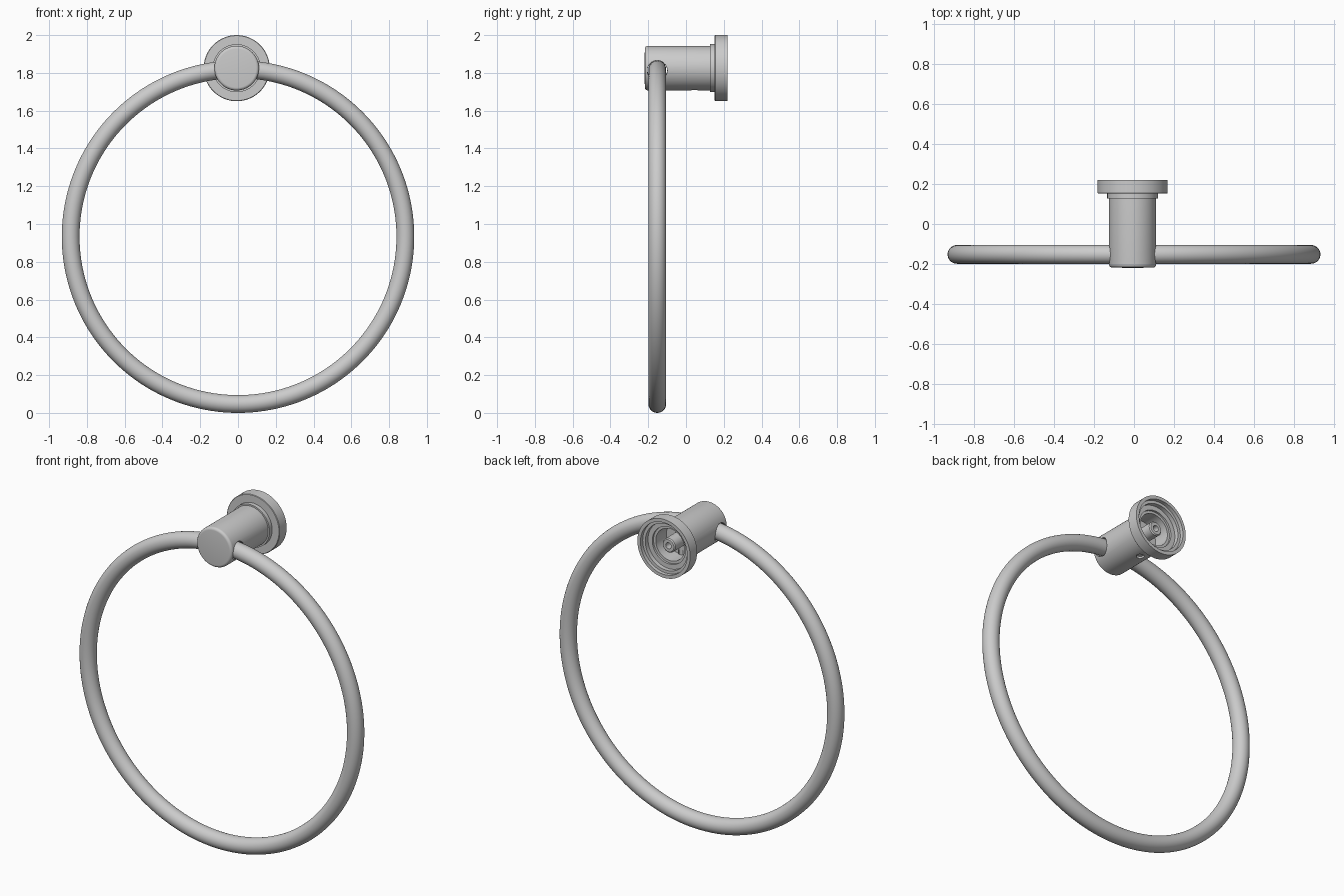
import bpy, bmesh, math
from mathutils import Matrix, Vector

if "Cube" in bpy.data.objects:
    bpy.data.objects.remove(bpy.data.objects["Cube"])

AX, AZ = -0.007, 1.825      # axis of the wall post
RING_Y, RING_R = -0.152, 0.886

metal = bpy.data.materials.new("brushed grey metal")
metal.diffuse_color = (0.6, 0.6, 0.6, 1)
metal.use_nodes = True
metal.node_tree.nodes["Principled BSDF"].inputs["Base Color"].default_value = metal.diffuse_color


def finish(ob):
    ob.data.materials.append(metal)
    bpy.ops.object.select_all(action='DESELECT')
    ob.select_set(True)
    bpy.context.view_layer.objects.active = ob
    bpy.ops.object.shade_smooth_by_angle(angle=math.radians(35))


def lathe(name, profile, closed=False, n=96):
    """Spin (radius, y) points about the post axis; radius 0 ends become poles."""
    bm = bmesh.new()
    rings = []
    for r, y in profile:
        if r == 0:
            rings.append([bm.verts.new((AX, y, AZ))] * n)
        else:
            rings.append([bm.verts.new((AX + r * math.cos(2 * math.pi * i / n), y,
                                        AZ + r * math.sin(2 * math.pi * i / n))) for i in range(n)])
    pairs = list(zip(rings, rings[1:]))
    if closed:
        pairs.append((rings[-1], rings[0]))
    for a, b in pairs:
        for i in range(n):
            j = (i + 1) % n
            bm.faces.new(list(dict.fromkeys((a[i], a[j], b[j], b[i]))))
    bmesh.ops.recalc_face_normals(bm, faces=bm.faces)
    me = bpy.data.meshes.new(name)
    bm.to_mesh(me)
    bm.free()
    ob = bpy.data.objects.new(name, me)
    bpy.context.collection.objects.link(ob)
    return ob


def torus(name, minor):
    bpy.ops.mesh.primitive_torus_add(
        major_radius=RING_R, minor_radius=minor, major_segments=160, minor_segments=32,
        location=(0, RING_Y, 0.933), rotation=(math.pi / 2, 0, 0))
    ob = bpy.context.object
    ob.name = name
    return ob


def cut(ob, cutter):
    bpy.context.view_layer.objects.active = ob
    m = ob.modifiers.new("cut", 'BOOLEAN')
    m.operation, m.object, m.solver = 'DIFFERENCE', cutter, 'EXACT'
    bpy.ops.object.modifier_apply(modifier=m.name)
    bpy.data.objects.remove(cutter)


def rod(name, r, z0, z1, y, n=32):
    bpy.ops.mesh.primitive_cylinder_add(vertices=n, radius=r, depth=z1 - z0,
                                        location=(AX, y, (z0 + z1) / 2))
    bpy.context.object.name = name
    return bpy.context.object


# hanging ring
finish(torus("towel_ring", 0.047))

# post: rounded front edge, open bore at the back with a central screw boss
front = [(0.102 + 0.016 * math.sin(a), -0.202 - 0.016 * math.cos(a))
         for a in [math.pi / 2 * k / 6 for k in range(7)]]
post = lathe("post", [(0, -0.22)] + front + [
    (0.118, 0.125), (0.118, 0.16), (0.095, 0.16), (0.095, 0.06),
    (0.042, 0.06), (0.042, 0.17), (0.036, 0.176), (0.018, 0.176), (0.018, 0.09), (0, 0.09)])
cut(post, torus("ring_hole_cutter", 0.053))
cut(post, rod("screw_hole_cutter", 0.022, 1.69, 1.755, 0.045))
finish(post)

# set screw sitting inside the underside hole
finish(rod("set_screw", 0.018, 1.717, 1.785, 0.045, 24))

# wall flange with front collar and stepped hollow back
finish(lathe("wall_flange", [
    (0.110, 0.127), (0.127, 0.127), (0.127, 0.152), (0.172, 0.152), (0.175, 0.155),
    (0.175, 0.22), (0.155, 0.22), (0.155, 0.198), (0.138, 0.198), (0.138, 0.172),
    (0.110, 0.172)], closed=True))
